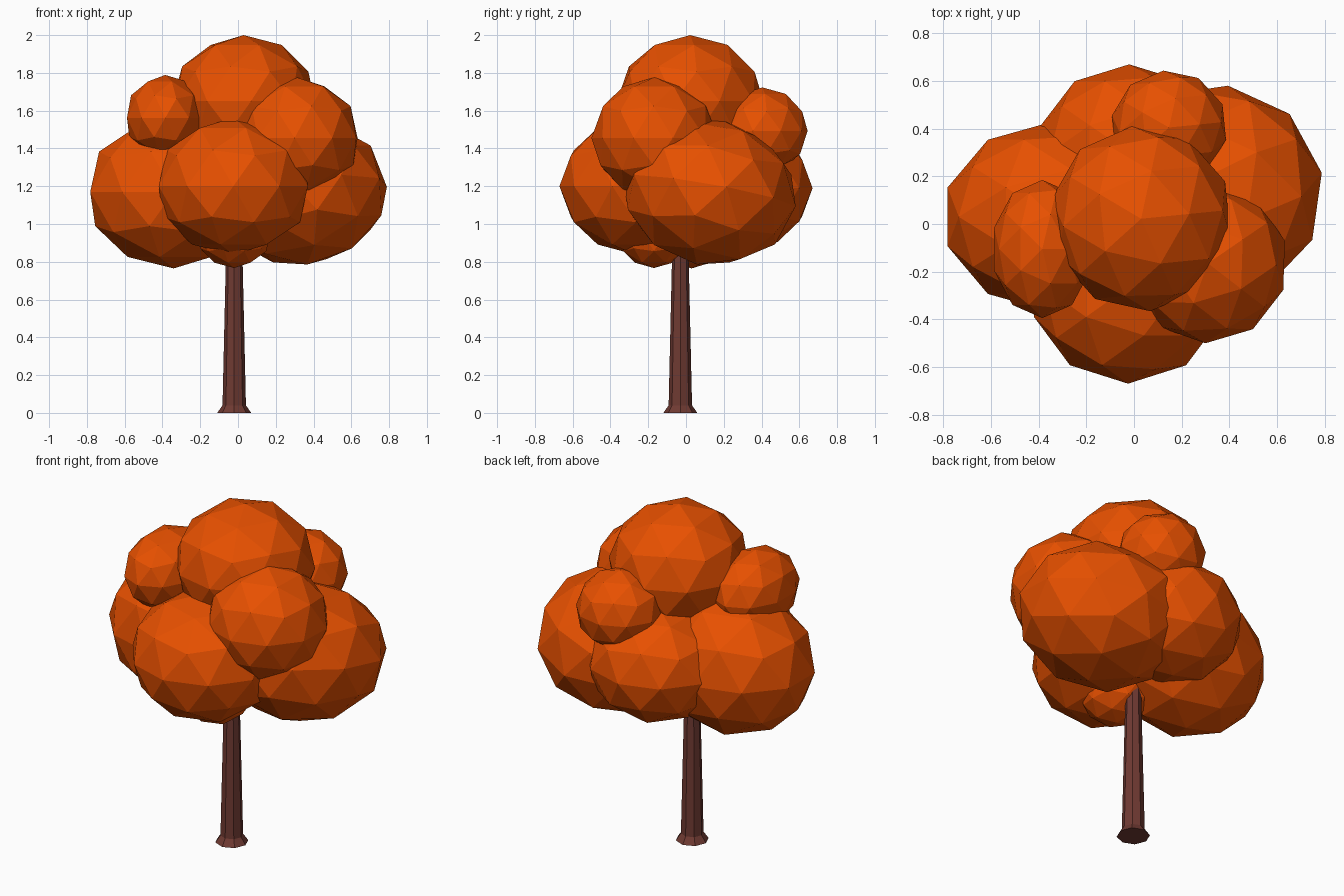
import bpy, math

if "Cube" in bpy.data.objects:
    bpy.data.objects.remove(bpy.data.objects["Cube"])


def material(name, rgb):
    m = bpy.data.materials.new(name)
    m.diffuse_color = (*rgb, 1)
    m.use_nodes = True
    m.node_tree.nodes["Principled BSDF"].inputs["Base Color"].default_value = m.diffuse_color
    return m


leaf = material("autumn_leaf", (0.80, 0.080, 0.0))
bark = material("bark", (0.16, 0.042, 0.032))

# Trunk: eight-sided profile rings of (radius, height), with flared foot
SIDES = 8
CX, CY = -0.02, -0.03
rings = [(0.09, 0), (0.062, 0.04), (0.045, 0.78), (0.04, 1.0)]
verts = [(CX + r * math.cos(2 * math.pi * i / SIDES),
          CY + r * math.sin(2 * math.pi * i / SIDES), z)
         for r, z in rings for i in range(SIDES)]
faces = [(k * SIDES + i, k * SIDES + (i + 1) % SIDES,
          (k + 1) * SIDES + (i + 1) % SIDES, (k + 1) * SIDES + i)
         for k in range(len(rings) - 1) for i in range(SIDES)]
faces.append(tuple(reversed(range(SIDES))))
faces.append(tuple(range((len(rings) - 1) * SIDES, len(rings) * SIDES)))
mesh = bpy.data.meshes.new("trunk")
mesh.from_pydata(verts, [], faces)
mesh.materials.append(bark)
bpy.context.collection.objects.link(bpy.data.objects.new("trunk", mesh))


# Foliage: squashed faceted balls
def clump(name, center, size, rot=(0, 0, 0)):
    bpy.ops.mesh.primitive_ico_sphere_add(subdivisions=2, radius=1, location=center, rotation=rot)
    ob = bpy.context.object
    ob.name = name
    ob.scale = size
    ob.data.materials.append(leaf)


clump("foliage_top", (0.03, 0.022, 1.65), (0.385, 0.39, 0.35), (0, 0, 0.1))
clump("foliage_front", (-0.025, -0.265, 1.20), (0.415, 0.405, 0.363))
clump("foliage_left", (-0.34, 0.03, 1.17), (0.465, 0.40, 0.405))
clump("foliage_right", (0.33, 0.125, 1.168), (0.468, 0.465, 0.39), (-0.2, 0, 0.5))
clump("foliage_back", (-0.02, 0.30, 1.19), (0.39, 0.37, 0.335))
clump("foliage_low", (-0.02, -0.17, 0.955), (0.20, 0.20, 0.188))
clump("foliage_upper_right", (0.31, -0.165, 1.455), (0.337, 0.335, 0.322), (0, 0, 0.6))
clump("foliage_upper_left", (-0.385, -0.105, 1.562), (0.213, 0.29, 0.227))
clump("foliage_upper_back", (0.147, 0.405, 1.493), (0.245, 0.24, 0.23), (0, 0, 0.1))
